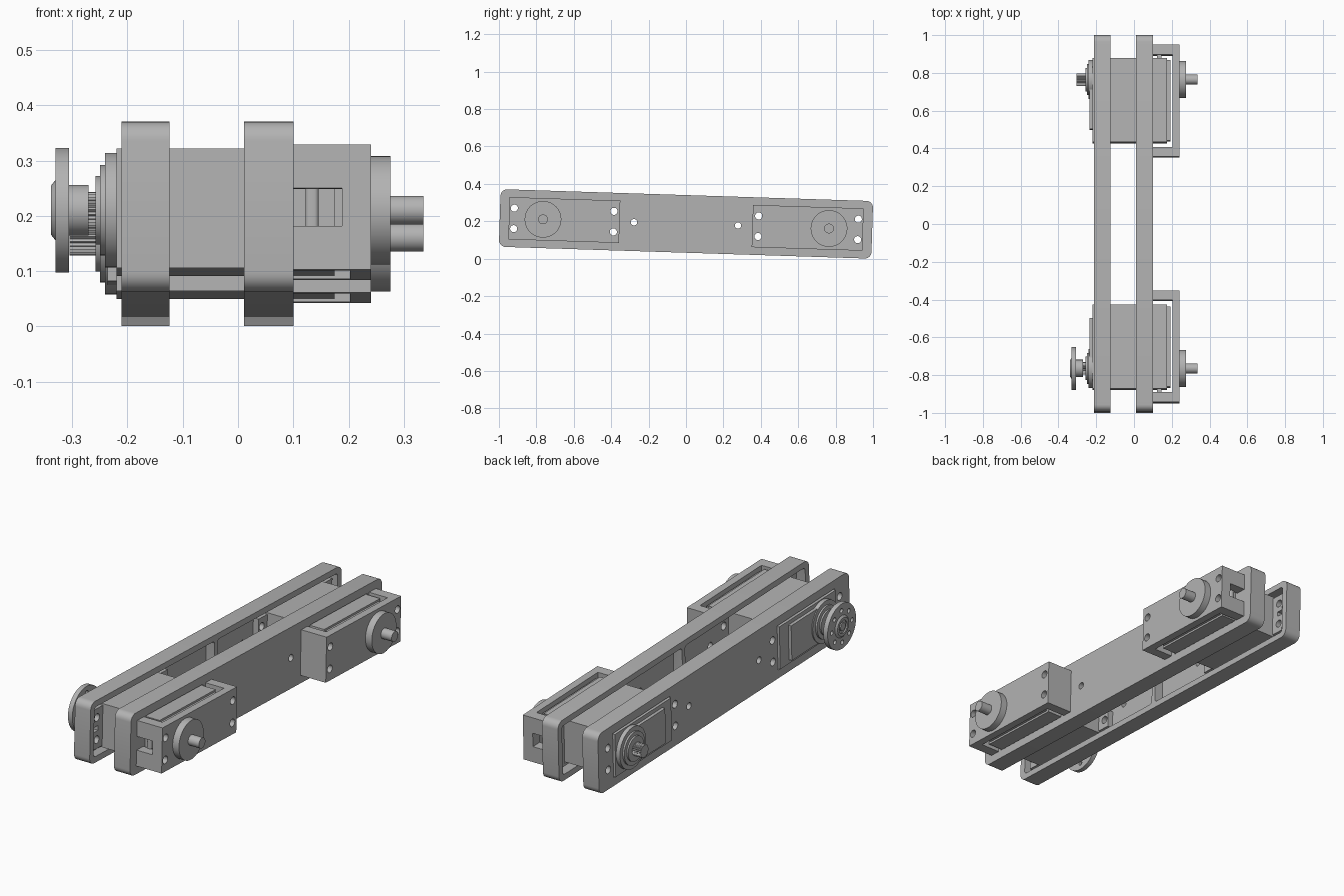
import bpy, bmesh, math
from mathutils import Matrix, Vector

cube = bpy.data.objects.get("Cube")
if cube:
    bpy.data.objects.remove(cube, do_unlink=True)

grey = bpy.data.materials.new("plain_grey")
grey.use_nodes = True
COLOUR = (0.45, 0.45, 0.45, 1)
grey.diffuse_color = COLOUR
grey.node_tree.nodes["Principled BSDF"].inputs["Base Color"].default_value = COLOUR
parts = []


def finish(name, bm, keep=True):
    bmesh.ops.recalc_face_normals(bm, faces=bm.faces)
    mesh = bpy.data.meshes.new(name)
    bm.to_mesh(mesh)
    bm.free()
    mesh.materials.append(grey)
    obj = bpy.data.objects.new(name, mesh)
    bpy.context.collection.objects.link(obj)
    if keep:
        parts.append(obj)
    return obj


def box(name, x, y, z, round_axis=None, radius=0.0, keep=True):
    """Box from ranges; edges parallel to round_axis may be rounded."""
    bm = bmesh.new()
    bmesh.ops.create_cube(bm, size=1)
    for v in bm.verts:
        v.co = Vector([sum(r) / 2 + c * abs(r[1] - r[0]) for c, r in zip(v.co, (x, y, z))])
    if radius:
        edges = [e for e in bm.edges
                 if abs((e.verts[0].co - e.verts[1].co).normalized()[round_axis]) > 0.9]
        bmesh.ops.bevel(bm, geom=edges, offset=radius, segments=6, affect='EDGES', profile=0.5)
    return finish(name, bm, keep)


def rod(name, x, y, z, radius, end_radius=None, sides=48, keep=True):
    """Cylinder or cone lying along x."""
    bm = bmesh.new()
    bmesh.ops.create_cone(bm, cap_ends=True, segments=sides, radius1=radius,
                          radius2=radius if end_radius is None else end_radius,
                          depth=x[1] - x[0])
    move = Matrix.Translation((sum(x) / 2, y, z)) @ Matrix.Rotation(math.pi / 2, 4, 'Y')
    bmesh.ops.transform(bm, matrix=move, verts=bm.verts)
    return finish(name, bm, keep)


def cut(obj, cutters):
    bpy.context.view_layer.objects.active = obj
    for c in cutters:
        mod = obj.modifiers.new("cut", 'BOOLEAN')
        mod.operation = 'DIFFERENCE'
        mod.solver = 'EXACT'
        mod.object = c
        bpy.ops.object.modifier_apply(modifier=mod.name)
        bpy.data.objects.remove(c, do_unlink=True)


def span(s, a, b):
    return tuple(sorted((s * a, s * b)))


def screw_holes(s, ys=(0.92, 0.387)):
    return [rod("hole", (-0.5, 0.5), s * y, z, 0.019, sides=24, keep=False)
            for y in ys for z in (-0.055, 0.055)]


# Two long rails: trays that face each other, with slots and screw holes
def rail(name, x, recess):
    obj = box(name, x, (-0.996, 0.996), (-0.154, 0.154), 0, 0.035)
    cutters = [box("recess", recess, span(s, 0.012, 0.965), (-0.124, 0.124), 0, 0.015, False)
               for s in (-1, 1)]
    for s in (-1, 1):
        cutters.append(box("slot", (-0.5, 0.5), span(s, 0.425, 0.88), (-0.112, 0.112), keep=False))
        cutters += screw_holes(s)
        cutters.append(rod("hole", (-0.5, 0.5), s * 0.278, 0, 0.017, sides=24, keep=False))
    cut(obj, cutters)


rail("right_rail", (-0.211, -0.124), (-0.17, -0.1))
rail("left_rail", (0.011, 0.1), (-0.02, 0.06))


# Motor with its bracket, hub and output shaft, at each end of the rails
def station(s, tag):
    axis = s * 0.765
    box(tag + "_motor_body", (-0.22, 0.175), span(s, 0.43, 0.875), (-0.108, 0.108))
    box(tag + "_motor_base", (0.175, 0.192), span(s, 0.44, 0.865), (-0.098, 0.098))
    tab = box(tag + "_motor_tabs", (-0.169, -0.14), span(s, 0.36, 0.945), (-0.1, 0.1))
    cut(tab, screw_holes(s) + [box("notch", (-0.5, 0.5), span(s, a, b), (-0.012, 0.012), keep=False)
                               for a, b in ((0.91, 1), (0.3, 0.395))])
    box(tag + "_motor_lid", (-0.236, -0.22), span(s, 0.5, 0.77), (-0.088, 0.088))
    rod(tag + "_gear_cap", (-0.241, -0.215), axis, 0, 0.104)
    rod(tag + "_gear_collar", (-0.25, -0.241), axis, 0, 0.082)
    rod(tag + "_gear_bearing", (-0.258, -0.25), axis, 0, 0.062)
    # Toothed output shaft
    spline = rod(tag + "_spline_shaft", (-0.305, -0.258), axis, 0, 0.033, sides=48)
    for i, v in enumerate(spline.data.vertices):
        if (i // 2) % 2:
            v.co.y = axis + (v.co.y - axis) * 0.88
            v.co.z *= 0.88
    # U-shaped bracket with cable window in its outer end
    bracket = box(tag + "_bracket", (0.1, 0.241), span(s, 0.355, 0.947), (-0.113, 0.113))
    cut(bracket, [box("hollow", (0, 0.203), span(s, 0.405, 0.893), (-0.5, 0.5), keep=False),
                  box("window", (0, 0.188), span(s, 0.88, 1.1), (-0.034, 0.034), keep=False)]
        + screw_holes(s))
    box(tag + "_cable", (0.122, 0.146), span(s, 0.87, 0.9), (-0.034, 0.034), 2, 0.008)
    # Idler hub and pin
    rod(tag + "_idler_hub", (0.241, 0.276), axis, 0, 0.098)
    rod(tag + "_idler_pin", (0.276, 0.336), axis, 0, 0.026)


station(-1, "front")
station(1, "back")

# Round horn on the front output shaft
horn = rod("horn_disc", (-0.33, -0.306), -0.765, 0, 0.113, sides=64)
cut(horn, [rod("hole", (-0.5, -0.2), -0.765 + 0.08 * math.cos(a), 0.08 * math.sin(a),
               0.011, sides=16, keep=False)
           for a in [k * math.pi / 4 for k in range(8)]])
rod("horn_hub", (-0.306, -0.271), -0.765, 0, 0.046)
boss = rod("horn_boss", (-0.338, -0.33), -0.765, 0, 0.045, 0.055)
cut(boss, [rod("hole", (-0.5, -0.331), -0.765, 0, 0.032, sides=32, keep=False)])
rod("horn_screw", (-0.337, -0.33), -0.765, 0, 0.02, sides=24)

# Shade, then lean the whole assembly slightly so it rests on its rear corner
lean = Matrix.Translation((0, 0, 0.186)) @ Matrix.Rotation(-0.032, 4, 'X')
for obj in parts:
    obj.data.transform(lean)
bpy.ops.object.select_all(action='DESELECT')
for obj in parts:
    obj.select_set(True)
bpy.context.view_layer.objects.active = parts[0]
bpy.ops.object.shade_smooth_by_angle(angle=math.radians(30))
